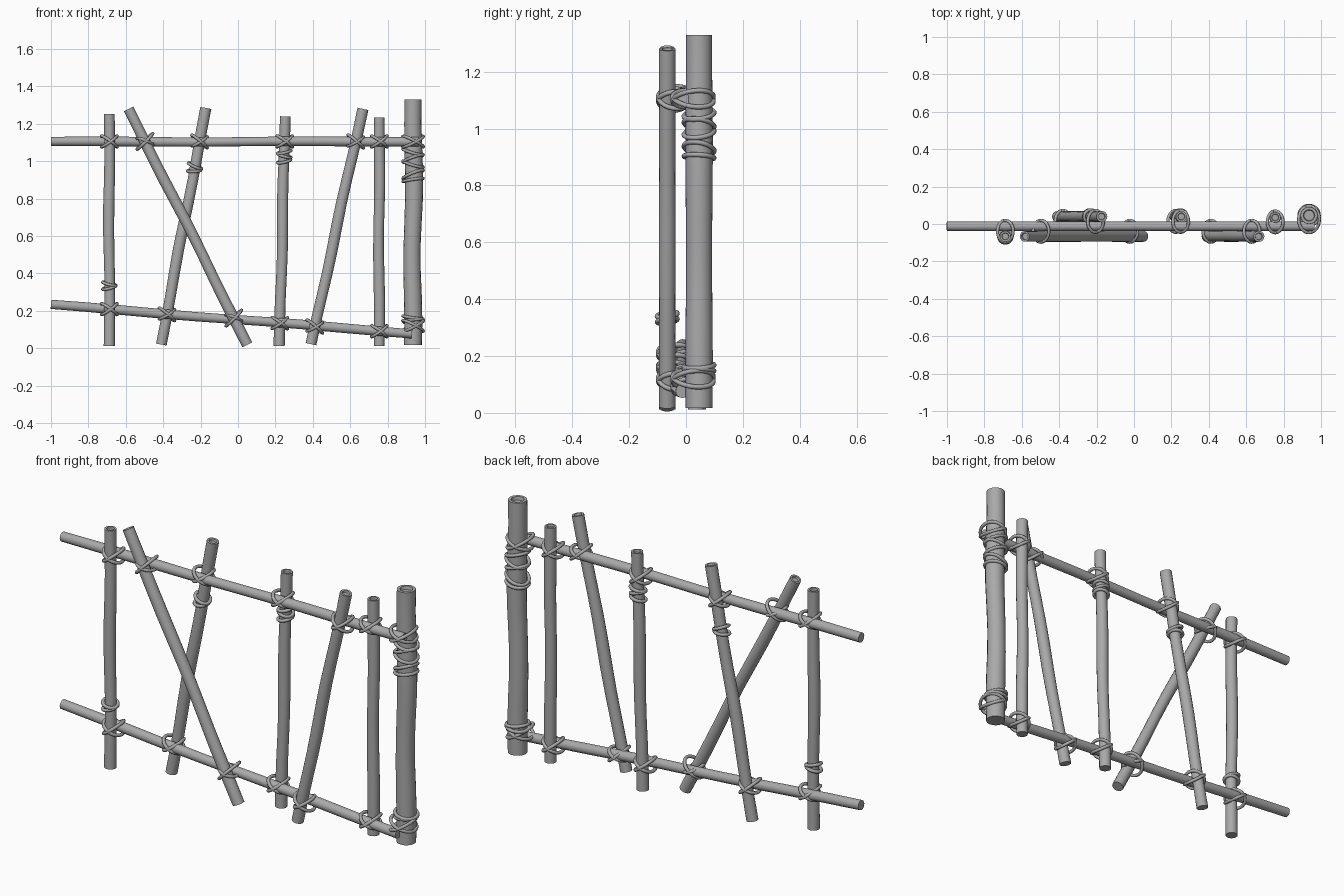
import bpy, bmesh, math
from mathutils import Vector

cube = bpy.data.objects.get("Cube")
if cube:
    bpy.data.objects.remove(cube, do_unlink=True)


def material(name, value):
    mat = bpy.data.materials.new(name)
    mat.use_nodes = True
    color = (value, value, value, 1)
    mat.diffuse_color = color
    mat.node_tree.nodes["Principled BSDF"].inputs["Base Color"].default_value = color
    return mat


GREY = material("plain grey", 0.4)


def pole(name, start, end, radius, bend=0.004, hollow=True, sides=16, steps=10):
    """Slightly crooked round stick, optionally with a hollowed upper end."""
    a, b = Vector(start), Vector(end)
    axis = (b - a).normalized()
    u = axis.cross(Vector((0, 1, 0))).normalized()
    v = axis.cross(u)
    bm = bmesh.new()

    def ring(center, r):
        return [bm.verts.new(center + r * (math.cos(t) * u + math.sin(t) * v))
                for t in (2 * math.pi * k / sides for k in range(sides))]

    rings = []
    for i in range(steps + 1):
        t = i / steps
        wobble = bend * math.sin(t * math.pi * 3 + a.x * 5) * math.sin(math.pi * t)
        swell = 1 + 0.03 * math.sin(t * 11 + a.x * 7)
        rings.append(ring(a.lerp(b, t) + wobble * u, radius * swell))
    if hollow:
        rings.append(ring(b, radius * 0.66))
        rings.append(ring(b - axis * radius * 0.35, radius * 0.58))
    for low, high in zip(rings, rings[1:]):
        for k in range(sides):
            n = (k + 1) % sides
            bm.faces.new((low[k], low[n], high[n], high[k]))
    bm.faces.new(rings[0][::-1])
    bm.faces.new(rings[-1])
    bmesh.ops.recalc_face_normals(bm, faces=bm.faces[:])
    mesh = bpy.data.meshes.new(name)
    bm.to_mesh(mesh)
    bm.free()
    mesh.materials.append(GREY)
    obj = bpy.data.objects.new(name, mesh)
    bpy.context.collection.objects.link(obj)
    bpy.ops.object.select_all(action="DESELECT")
    obj.select_set(True)
    bpy.context.view_layer.objects.active = obj
    bpy.ops.object.shade_smooth_by_angle(angle=math.radians(40))


def rope(name, center, half_x, half_y, tilt, roll=0.0, thick=0.0085):
    """Closed rope loop; tilt is rise per x, roll is rise per y."""
    curve = bpy.data.curves.new(name, "CURVE")
    curve.dimensions = "3D"
    curve.bevel_depth = thick
    curve.bevel_resolution = 2
    curve.resolution_u = 4
    spline = curve.splines.new("NURBS")
    count = 12
    spline.points.add(count - 1)
    grow = 1.07  # control points sit a little outside the curve
    for k, p in enumerate(spline.points):
        t = 2 * math.pi * k / count
        x, y = half_x * grow * math.cos(t), half_y * grow * math.sin(t)
        p.co = (center[0] + x, center[1] + y, center[2] + x * tilt + y * roll, 1)
    spline.use_cyclic_u = True
    spline.order_u = 4
    curve.materials.append(GREY)
    obj = bpy.data.objects.new(name, curve)
    bpy.context.collection.objects.link(obj)


def on_line(a, b, z):
    return Vector(a).lerp(Vector(b), (z - a[2]) / (b[2] - a[2]))


# Two long horizontal rails
RAIL_Y = -0.012
pole("top_rail", (-1, RAIL_Y, 1.106), (0.965, RAIL_Y, 1.104), 0.025, 0.003, False)
pole("bottom_rail", (-1, RAIL_Y, 0.235), (0.93, RAIL_Y, 0.077), 0.025, 0.003, False)

# Upright and slanted stakes: name, foot x, foot z, top x, top z, y, extra wraps
FRONT, BACK = -0.066, 0.04
stakes = [
    ("left_stake", -0.688, 0.012, -0.688, 1.252, FRONT, (0.325, 0.345)),
    ("long_slanted_stake", 0.05, 0.018, -0.585, 1.28, FRONT, ()),
    ("back_slanted_stake", -0.41, 0.02, -0.172, 1.285, BACK, (0.95, 0.975)),
    ("middle_stake", 0.22, 0.012, 0.253, 1.24, BACK, (1.0, 1.03, 1.05)),
    ("right_slanted_stake", 0.39, 0.022, 0.668, 1.28, FRONT, ()),
    ("right_stake", 0.755, 0.012, 0.755, 1.235, BACK - 0.005, ()),
]
for name, x0, z0, x1, z1, y, wraps in stakes:
    foot, top = (x0, y, z0), (x1, y, z1)
    pole(name, foot, top, 0.029)
    slope = (x1 - x0) / (z1 - z0)
    # Crossed lashing where the stake meets each rail
    low_z = (0.153 - 0.082 * (x0 + slope * 0.15)) / (1 + 0.082 * slope)
    for level, z in (("top", 1.106), ("bottom", low_z)):
        c = on_line(foot, top, z)
        c.y = (y + RAIL_Y) / 2
        for side in (1, -1):
            rope(f"{name}_{level}_lashing", c, 0.041, 0.057,
                 side * 0.7 - slope * 0.6, side * 0.1)
    # Loose wraps around the stake alone
    for i, z in enumerate(wraps):
        rope(f"{name}_wrap", on_line(foot, top, z), 0.035, 0.035,
             0.25 * (-1) ** i - slope, 0.15)

# Thick end post with its wraps
POST_X, POST_Y = 0.936, 0.046
pole("end_post", (POST_X, POST_Y, 0.018), (POST_X, POST_Y, 1.33), 0.047, 0.007)
for z, tilt in ((1.05, -0.3), (1.015, 0.35), (0.985, -0.3), (0.93, 0.4),
                (0.9, 0.15), (0.15, 0.1), (0.165, -0.15)):
    rope("post_wrap", (POST_X, POST_Y, z), 0.053, 0.052, tilt, -tilt * 0.4)
for z in (1.105, 0.12):
    for side in (1, -1):
        rope("post_lashing", (POST_X, 0.025, z), 0.054, 0.07, side * 0.5, side * 0.12)
